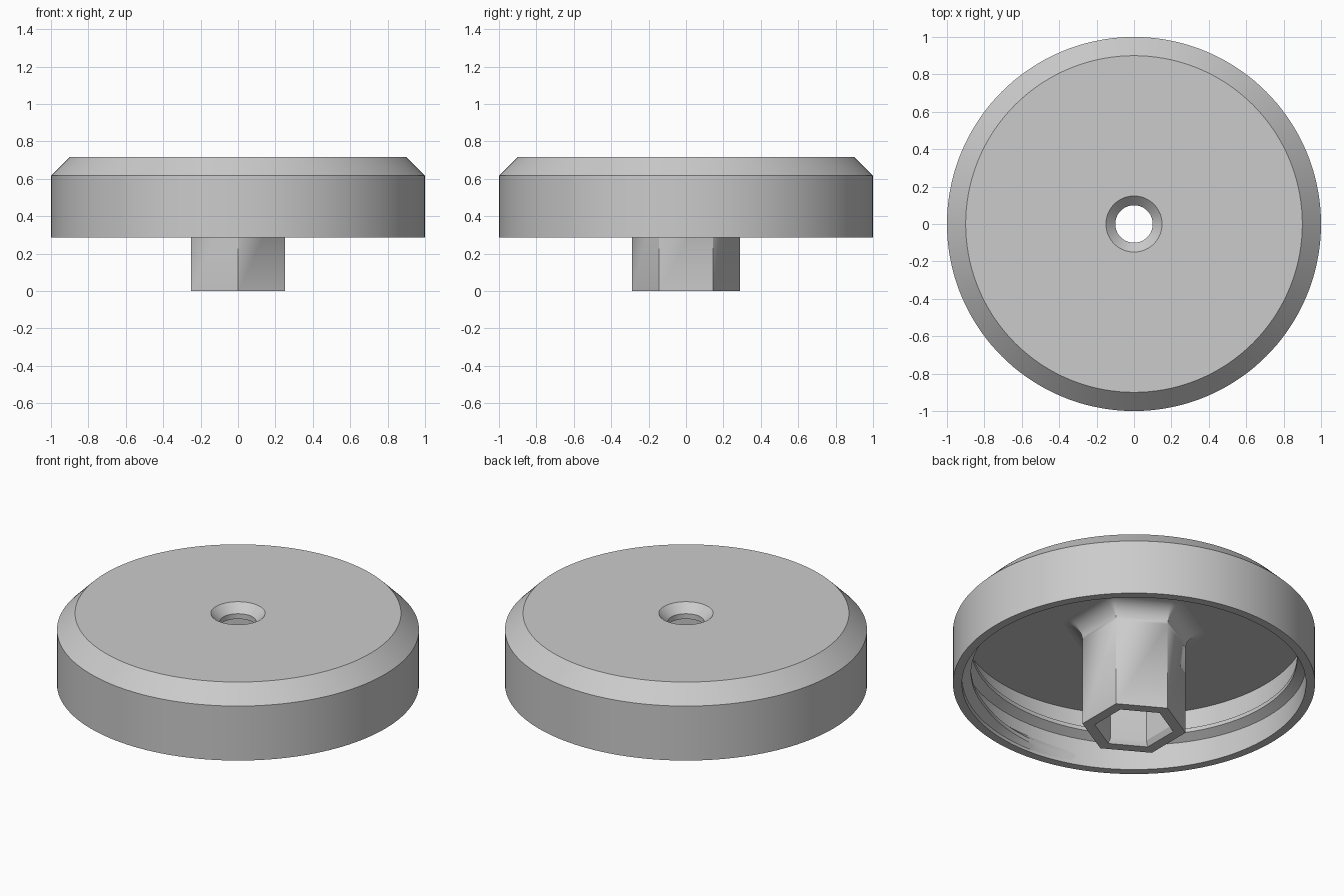
import bpy, bmesh
from math import sin, cos, pi, radians

if "Cube" in bpy.data.objects:
    bpy.data.objects.remove(bpy.data.objects["Cube"], do_unlink=True)

grey = bpy.data.materials.new("plain grey")
grey.use_nodes = True
colour = (0.6, 0.6, 0.6, 1)
grey.diffuse_color = colour
grey.node_tree.nodes["Principled BSDF"].inputs["Base Color"].default_value = colour


def loft(name, rings, closed_around=True, closed_along=True):
    """Skin a list of equal-length point rings into one smooth-by-angle object."""
    bm = bmesh.new()
    grid = [[bm.verts.new(p) for p in ring] for ring in rings]
    n, m = len(grid), len(grid[0])
    for i in range(n if closed_along else n - 1):
        for j in range(m if closed_around else m - 1):
            a, b = grid[i], grid[(i + 1) % n]
            bm.faces.new((a[j], a[(j + 1) % m], b[(j + 1) % m], b[j]))
    bmesh.ops.remove_doubles(bm, verts=bm.verts, dist=1e-5)
    bmesh.ops.recalc_face_normals(bm, faces=bm.faces)
    mesh = bpy.data.meshes.new(name)
    bm.to_mesh(mesh)
    bm.free()
    mesh.materials.append(grey)
    obj = bpy.data.objects.new(name, mesh)
    bpy.context.collection.objects.link(obj)
    bpy.ops.object.select_all(action="DESELECT")
    obj.select_set(True)
    bpy.context.view_layer.objects.active = obj
    bpy.ops.object.shade_smooth_by_angle(angle=radians(30))
    return obj


def circle(r, z, n=144):
    return [(r * cos(2 * pi * i / n), r * sin(2 * pi * i / n), z) for i in range(n)]


def hexagon(r, z, spread=0.0, fan=5):
    """Hexagon with corners on the y axis; spread offsets it with rounded corners."""
    points = []
    for k in range(6):
        corner = radians(30 + 60 * k)
        for f in range(fan):
            out = corner + radians(-30 + 60 * f / (fan - 1))
            points.append((r * cos(corner) + spread * cos(out),
                           r * sin(corner) + spread * sin(out), z))
    return points


# Lid: chamfered cap, hollow underneath, countersunk centre hole
TOP, CEILING, RIM, WALL = 0.717, 0.635, 0.285, 0.95
lid_profile = [(0.10, CEILING), (0.10, 0.667), (0.15, TOP), (0.90, TOP),
               (1.0, 0.617), (1.0, RIM), (WALL, RIM), (WALL, CEILING)]
loft("lid", [circle(r, z) for r, z in lid_profile])

# Hexagonal post: filleted into the ceiling, with a chamfered hexagonal socket
R, FILLET, STEPS = 0.289, 0.10, 8
post = [hexagon(0.20, CEILING), hexagon(0.20, 0.03), hexagon(0.22, 0), hexagon(R, 0)]
for s in range(STEPS + 1):
    a = pi / 2 * s / STEPS
    post.append(hexagon(R, CEILING - FILLET + FILLET * sin(a), FILLET * (1 - cos(a))))
loft("hex_post", post)

# Screw thread: tapered ridge winding up the inner wall
TURNS, PITCH, PER_TURN = 1.6, 0.16, 96
count = int(TURNS * PER_TURN)
thread = []
for i in range(count + 1):
    a = radians(-110) + 2 * pi * i / PER_TURN
    z = 0.335 + PITCH * i / PER_TURN
    fade = min(1, i / 12, (count - i) / 12)
    section = [(WALL + 0.004, -0.045), (WALL - 0.05 * fade, -0.012),
               (WALL - 0.05 * fade, 0.012), (WALL + 0.004, 0.045)]
    thread.append([(r * cos(a), r * sin(a), z + dz) for r, dz in section])
loft("screw_thread", thread, closed_along=False)
